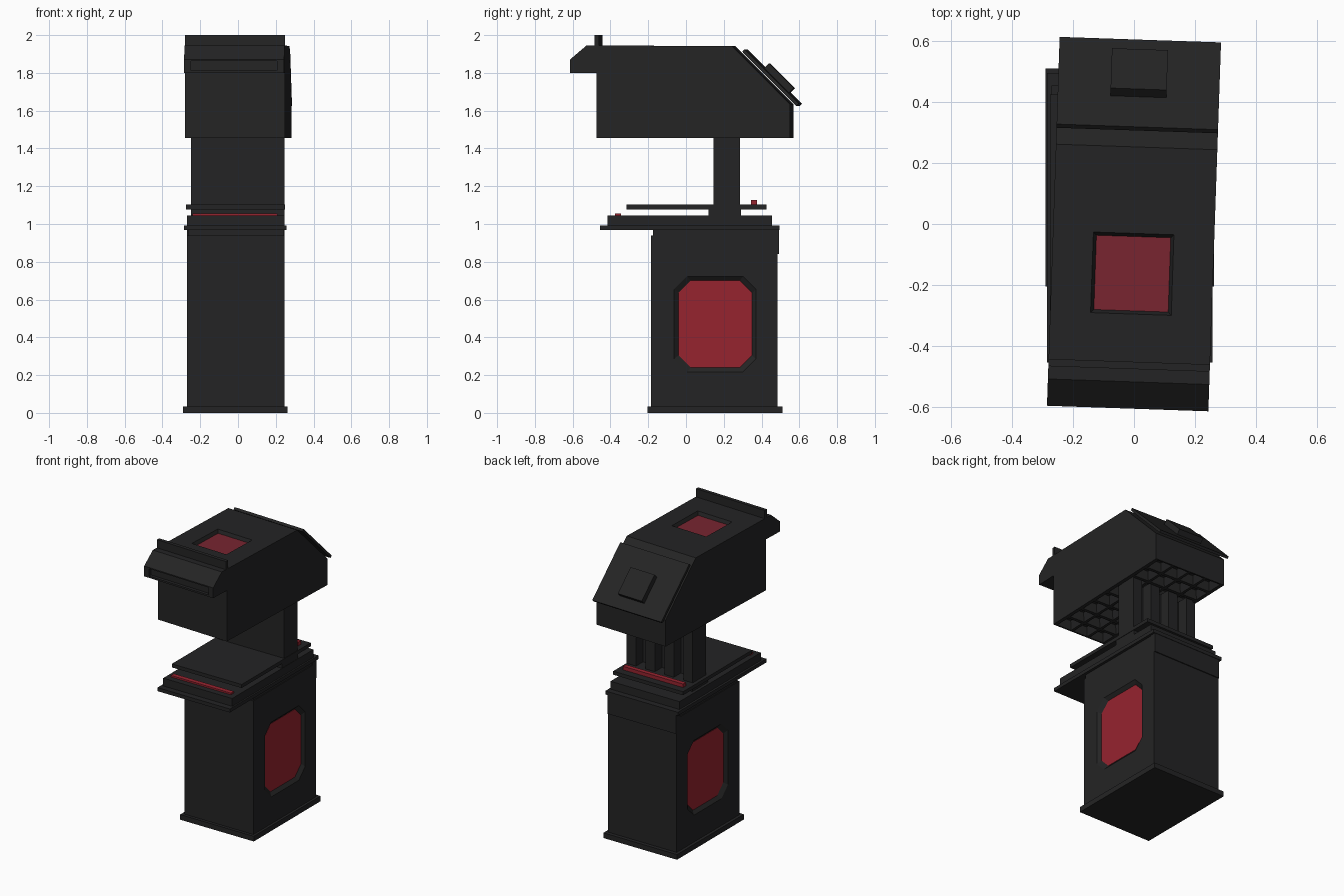
import bpy, bmesh, math
from mathutils import Matrix, Vector

if "Cube" in bpy.data.objects:
    bpy.data.objects.remove(bpy.data.objects["Cube"])


def material(name, rgb):
    m = bpy.data.materials.new(name)
    m.diffuse_color = (*rgb, 1)
    m.use_nodes = True
    m.node_tree.nodes["Principled BSDF"].inputs["Base Color"].default_value = m.diffuse_color
    return m


BLACK = material("charcoal", (0.0176, 0.0176, 0.018))
RED = material("red", (0.305, 0.017, 0.028))
DULL_RED = material("dull_red", (0.188, 0.0185, 0.03))
HEAD_TURN = Matrix.Rotation(math.radians(-1.97), 4, 'Z')


def finish(name, bm, mat, turned=False):
    bmesh.ops.recalc_face_normals(bm, faces=bm.faces)
    me = bpy.data.meshes.new(name)
    bm.to_mesh(me)
    bm.free()
    me.materials.append(mat)
    ob = bpy.data.objects.new(name, me)
    bpy.context.collection.objects.link(ob)
    if turned:
        ob.matrix_world = HEAD_TURN
    return ob


def loft(bm, a, b):
    """Closed solid between two matching outlines."""
    va, vb = [bm.verts.new(p) for p in a], [bm.verts.new(p) for p in b]
    bm.faces.new(va)
    bm.faces.new(vb[::-1])
    n = len(va)
    for i in range(n):
        j = (i + 1) % n
        bm.faces.new((va[i], vb[i], vb[j], va[j]))


def rect(x0, x1, y0, y1, z):
    return [(x0, y0, z), (x1, y0, z), (x1, y1, z), (x0, y1, z)]


def box(name, x, y, z, mat=BLACK, turned=False):
    bm = bmesh.new()
    loft(bm, rect(*x, *y, z[0]), rect(*x, *y, z[1]))
    return finish(name, bm, mat, turned)


def side_profile(name, pts, x, mat=BLACK, turned=False):
    bm = bmesh.new()
    loft(bm, [(x[0], *p) for p in pts], [(x[1], *p) for p in pts])
    return finish(name, bm, mat, turned)


def cut(target, bm, name):
    cutter = finish(name, bm, BLACK)
    cutter.matrix_world = target.matrix_world
    cutter.hide_render = True
    cutter.hide_set(True)
    mod = target.modifiers.new(name, 'BOOLEAN')
    mod.operation, mod.solver, mod.object = 'DIFFERENCE', 'EXACT', cutter


def octagon(x, y0, y1, z0, z1, c):
    return [(x, y0 + c, z0), (x, y1 - c, z0), (x, y1, z0 + c), (x, y1, z1 - c),
            (x, y1 - c, z1), (x, y0 + c, z1), (x, y0, z1 - c), (x, y0, z0 + c)]


# Cabinet with an octagonal recessed panel on each side
L, R = -0.27, 0.245
box("base_plinth", (-0.29, 0.262), (-0.205, 0.51), (0, 0.035))
body = box("cabinet", (L, R), (-0.185, 0.485), (0.03, 0.94))
box("cabinet_neck", (L + 0.005, R - 0.005), (-0.175, 0.485), (0.935, 0.975))
box("cabinet_back_band", (L, R), (0.45, 0.492), (0.84, 0.975))
bm = bmesh.new()
for edge, d in ((L, 1), (R, -1)):
    outer = octagon(edge - d * 0.01, -0.075, 0.38, 0.205, 0.735, 0.07)
    inner = octagon(edge + d * 0.02, -0.04, 0.35, 0.24, 0.70, 0.065)
    loft(bm, outer, inner)
cut(body, bm, "panel_recess_cutter")
for side, edge, d in (("left", L, 1), ("right", R, -1)):
    bm = bmesh.new()
    loft(bm, octagon(edge + d * 0.018, -0.04, 0.35, 0.24, 0.70, 0.065),
         octagon(edge + d * 0.024, -0.04, 0.35, 0.24, 0.70, 0.065))
    finish(side + "_panel", bm, RED)

# Stacked counter plates and their light strips
box("counter_plate", (-0.285, 0.258), (-0.455, 0.495), (0.968, 0.992))
box("counter_tray", (-0.27, 0.247), (-0.415, 0.455), (0.99, 1.045))
box("neck_foot", (-0.25, 0.245), (0.12, 0.29), (1.04, 1.085))
box("upper_plate", (-0.275, 0.248), (-0.315, 0.425), (1.078, 1.102))
box("front_light_strip", (-0.24, 0.21), (-0.375, -0.343), (1.04, 1.056), RED)
box("back_light_strip", (-0.24, 0.21), (0.345, 0.375), (1.10, 1.126), RED)

# Neck: a front slab with four fins behind it
box("neck_slab", (-0.25, 0.245), (0.145, 0.21), (1.09, 1.47))
for i in range(4):
    x = -0.25 + i * 0.1417
    box(f"neck_fin_{i + 1}", (x, x + 0.07), (0.20, 0.285), (1.09, 1.47))

# Head, turned slightly, with a visor overhang and a sloped back
W = 0.265
head = side_profile("head", [(-0.466, 1.455), (0.56, 1.455), (0.56, 1.635), (0.253, 1.942),
                             (-0.518, 1.945), (-0.606, 1.87), (-0.606, 1.80),
                             (-0.466, 1.80)], (-W, W), turned=True)
# Top window recess
bm = bmesh.new()
loft(bm, rect(-0.137, 0.137, -0.300, -0.026, 1.955), rect(-0.122, 0.122, -0.285, -0.041, 1.918))
# Visor slot
loft(bm, rect(-0.228, 0.228, -0.65, -0.585, 1.812), rect(-0.228, 0.228, -0.65, -0.585, 1.862))
# Coffered underside
for i in range(4):
    for j in range(8):
        x, y = (i - 1.5) * 0.125, -0.466 + (j + 0.5) * 0.12825
        loft(bm, rect(x - 0.055, x + 0.055, y - 0.055, y + 0.055, 1.449),
             rect(x - 0.038, x + 0.038, y - 0.038, y + 0.038, 1.51))
cut(head, bm, "head_recess_cutter")
box("top_window", (-0.122, 0.122), (-0.285, -0.041), (1.914, 1.921), DULL_RED, True)
box("top_ridge", (-W, W), (-0.476, -0.452), (1.93, 2.0), turned=True)

# Sloped back cover with a raised block, standing clear of the head
along, out = Vector((1, -1)).normalized(), Vector((1, 1)).normalized()


def slope_slab(name, start, length, thick, half):
    s = Vector(start)
    pts = [s, s + along * length, s + along * length + out * thick, s + out * thick]
    side_profile(name, [tuple(p) for p in pts], (-half, half), turned=True)


slope_slab("back_cover", (0.307, 1.912), 0.405, 0.017, W)
slope_slab("back_cover_block", (0.415, 1.822), 0.185, 0.04, 0.092)
